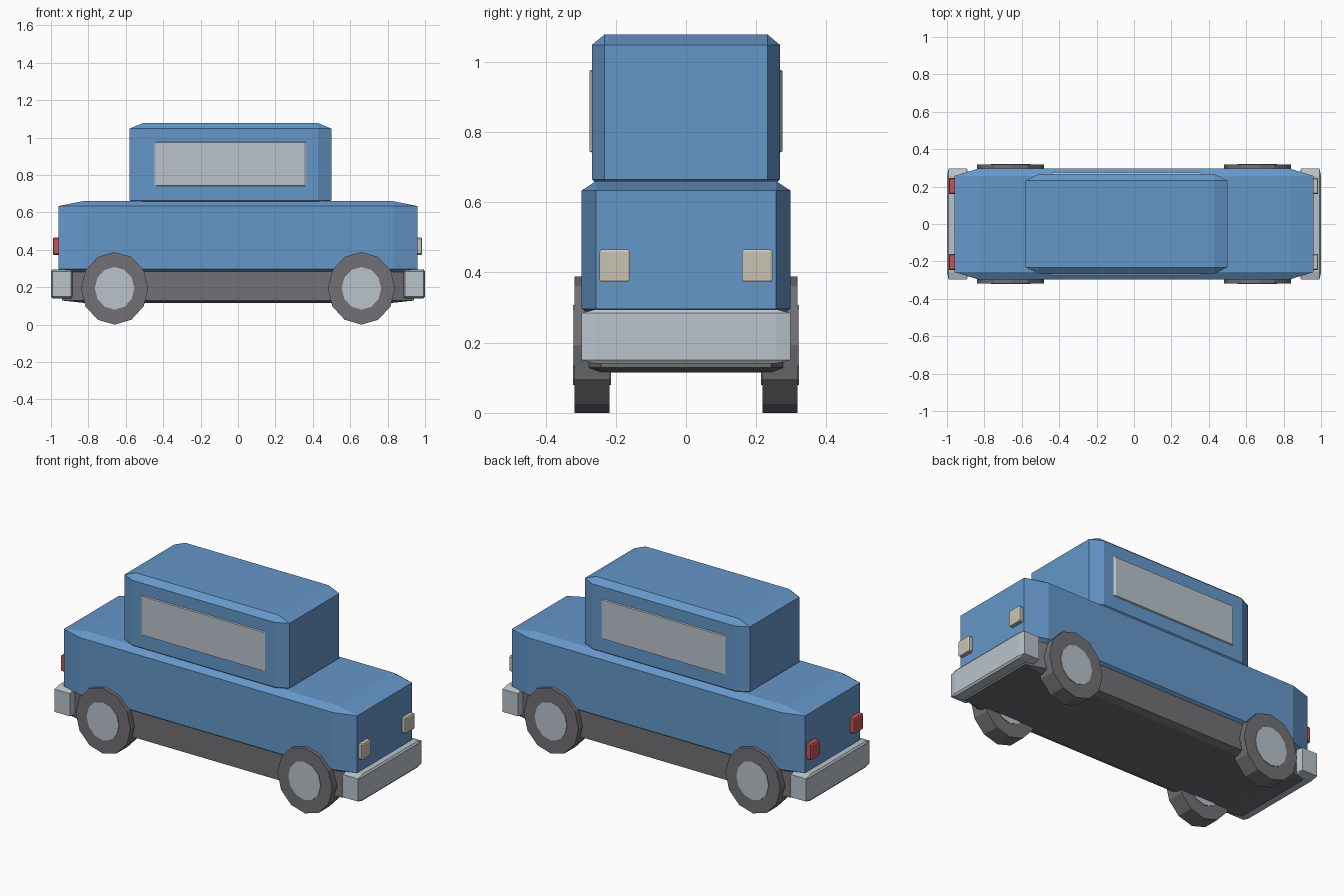
import bpy
import bmesh
from math import radians
from mathutils import Matrix

cube = bpy.data.objects.get("Cube")
if cube:
    bpy.data.objects.remove(cube, do_unlink=True)


def material(name, r, g, b):
    m = bpy.data.materials.new(name)
    m.use_nodes = True
    m.diffuse_color = (r, g, b, 1)
    m.node_tree.nodes["Principled BSDF"].inputs["Base Color"].default_value = (r, g, b, 1)
    return m


BLUE = material("blue paint", 0.13, 0.31, 0.59)
SILVER = material("pale silver", 0.49, 0.55, 0.60)
DARK = material("dark grey", 0.165, 0.165, 0.18)
CREAM = material("cream lamp", 0.58, 0.55, 0.46)
RED = material("red lamp", 0.58, 0.09, 0.09)


def finish(name, bm, mat):
    bmesh.ops.recalc_face_normals(bm, faces=bm.faces)
    mesh = bpy.data.meshes.new(name)
    bm.to_mesh(mesh)
    bm.free()
    mesh.materials.append(mat)
    obj = bpy.data.objects.new(name, mesh)
    bpy.context.collection.objects.link(obj)
    return obj


def block(name, mat, xs, ys, zs):
    """Chamfered unit cube stretched to the given ranges, chamfers included."""
    bm = bmesh.new()
    bmesh.ops.create_cube(bm, size=2)
    bmesh.ops.bevel(bm, geom=bm.edges[:], offset=0.135, segments=1,
                    profile=0.5, affect='EDGES')
    for v in bm.verts:
        v.co = [(a + b) / 2 + c * (b - a) / 2 for c, (a, b) in zip(v.co, (xs, ys, zs))]
    return finish(name, bm, mat)


def disc(name, mat, x, y, z, radius, depth):
    """Twelve-sided wheel part lying along y, slightly narrow in x."""
    bm = bmesh.new()
    bmesh.ops.create_cone(bm, cap_ends=True, segments=12, radius1=radius,
                          radius2=radius, depth=depth,
                          matrix=Matrix.Rotation(radians(90), 4, 'X'))
    bmesh.ops.scale(bm, vec=(0.925, 1, 1), verts=bm.verts)
    bmesh.ops.translate(bm, vec=(x, y, z), verts=bm.verts)
    return finish(name, bm, mat)


# Body shell, cabin and underside
block("body", BLUE, (-0.96, 0.96), (-0.297, 0.297), (0.27, 0.66))
block("cabin", BLUE, (-0.58, 0.50), (-0.268, 0.268), (0.635, 1.078))
block("chassis", DARK, (-0.94, 0.94), (-0.28, 0.28), (0.115, 0.32))

# Side glass runs through the cabin and stands just proud of it
block("side_windows", SILVER, (-0.495, 0.415), (-0.275, 0.275), (0.727, 0.992))

# Bumpers at both ends
for end, sign in (("front", 1), ("rear", -1)):
    block(end + "_bumper", SILVER, sorted((0.885 * sign, sign)), (-0.297, 0.297), (0.14, 0.295))

# Lamps and wheels on each side
for side, s in (("left", 1), ("right", -1)):
    lamp_y = sorted((0.16 * s, 0.247 * s))
    block(side + "_headlight", CREAM, (0.94, 0.985), lamp_y, (0.373, 0.465))
    block(side + "_tail_light", RED, (-0.99, -0.94), lamp_y, (0.373, 0.465))
    for end, x in (("front", 0.66), ("rear", -0.66)):
        disc(f"{end}_{side}_tyre", DARK, x, 0.268 * s, 0.194, 0.194, 0.100)
        disc(f"{end}_{side}_hub", SILVER, x, 0.268 * s, 0.194, 0.114, 0.108)
